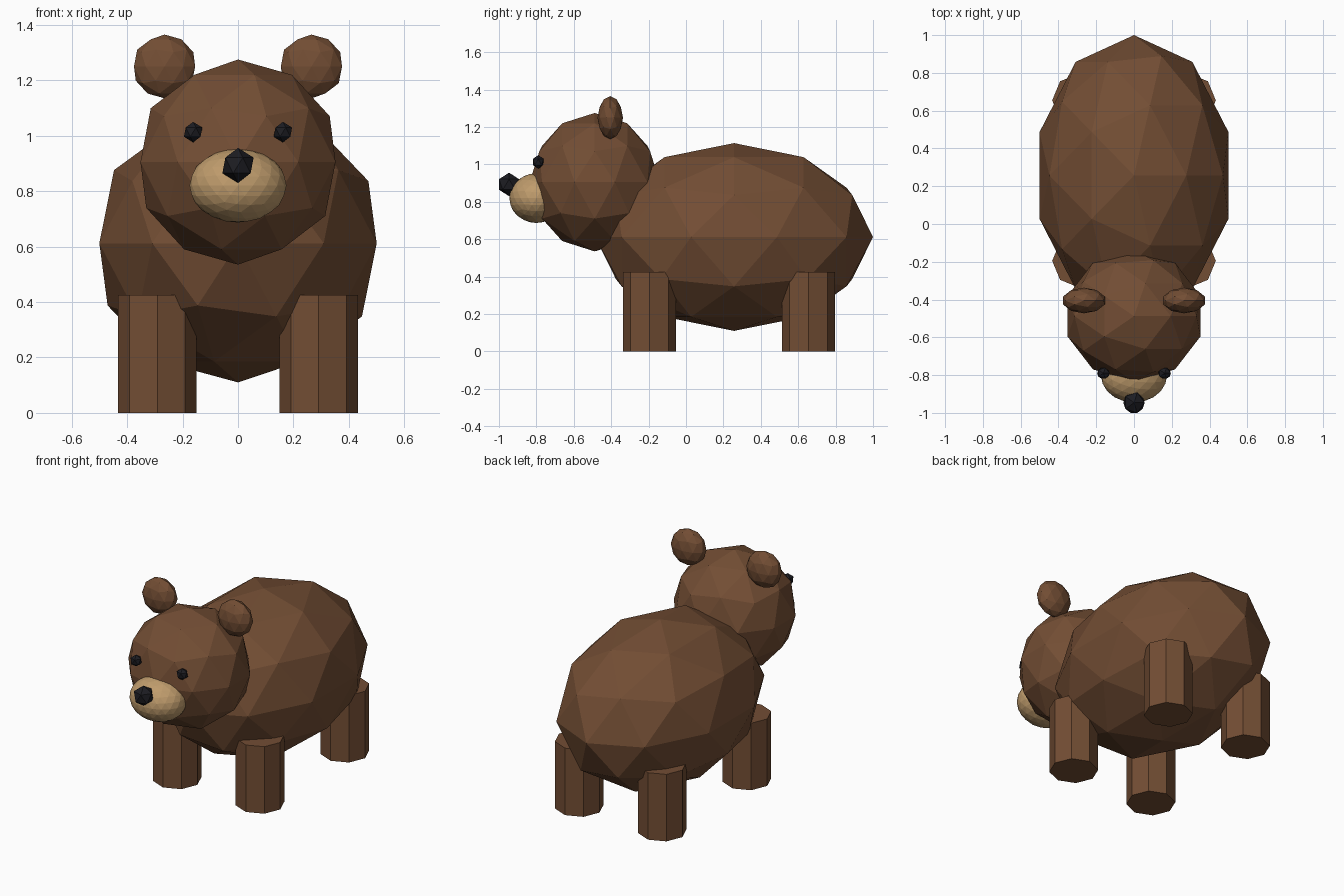
import bpy

if "Cube" in bpy.data.objects:
    bpy.data.objects.remove(bpy.data.objects["Cube"])


def material(name, color):
    m = bpy.data.materials.new(name)
    m.diffuse_color = (*color, 1)
    m.use_nodes = True
    m.node_tree.nodes["Principled BSDF"].inputs["Base Color"].default_value = m.diffuse_color
    return m


brown = material("brown_fur", (0.17, 0.075, 0.034))
tan = material("tan_fur", (0.52, 0.33, 0.15))
black = material("black", (0.012, 0.012, 0.016))


def finish(name, mat):
    ob = bpy.context.object
    ob.name = name
    ob.data.materials.append(mat)
    return ob


def ball(name, loc, scale, level, mat):
    bpy.ops.mesh.primitive_ico_sphere_add(subdivisions=level, radius=1, location=loc)
    ob = finish(name, mat)
    ob.scale = scale
    return ob


# Body and head
ball("body", (0, 0.257, 0.612), (0.526, 0.743, 0.502), 2, brown)
ball("head", (0, -0.488, 0.905), (0.37, 0.348, 0.37), 2, brown)

# Snout and nose
ball("snout", (0, -0.8, 0.82), (0.175, 0.145, 0.133), 3, tan)
ball("nose", (0, -0.946, 0.893), (0.063, 0.063, 0.063), 1, black)

for side, label in ((-1, "left"), (1, "right")):
    # Ears and eyes
    ball("ear_" + label, (side * 0.265, -0.405, 1.25), (0.116, 0.068, 0.115), 2, brown)
    ball("eye_" + label, (side * 0.162, -0.79, 1.013), (0.037, 0.034, 0.037), 1, black)
    # Octagonal legs
    for end, y in (("front", -0.195), ("back", 0.655)):
        bpy.ops.mesh.primitive_cylinder_add(vertices=8, radius=0.142, depth=0.425,
                                            location=(side * 0.291, y, 0.2125))
        finish(f"{end}_leg_{label}", brown)
